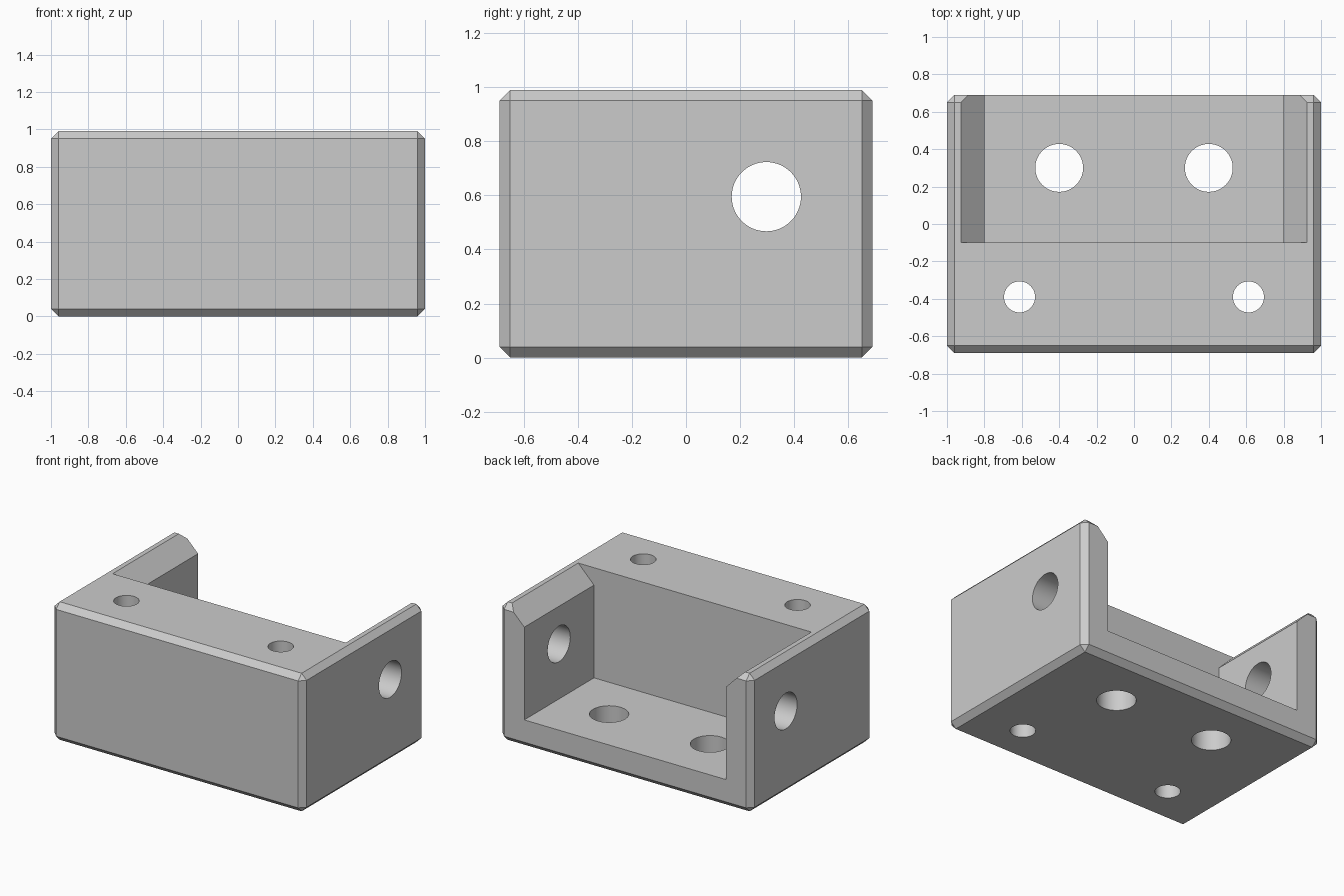
import bpy, bmesh, math
from mathutils import Matrix, Vector

default = bpy.data.objects.get("Cube")
if default:
    bpy.data.objects.remove(default, do_unlink=True)

W, D, H = 2.0, 1.38, 0.99      # outer size
CHAMFER = 0.04

grey = bpy.data.materials.new("plain_grey")
grey.use_nodes = True
colour = (0.6, 0.6, 0.6, 1)
grey.diffuse_color = colour
grey.node_tree.nodes["Principled BSDF"].inputs["Base Color"].default_value = colour


def make_object(name, bm):
    bmesh.ops.recalc_face_normals(bm, faces=bm.faces)
    mesh = bpy.data.meshes.new(name)
    bm.to_mesh(mesh)
    bm.free()
    mesh.materials.append(grey)
    obj = bpy.data.objects.new(name, mesh)
    bpy.context.collection.objects.link(obj)
    return obj


def drill(name, centre, radius, depth, axis):
    bm = bmesh.new()
    turn = Vector((0, 0, 1)).rotation_difference(Vector(axis)).to_matrix().to_4x4()
    bmesh.ops.create_cone(bm, cap_ends=True, segments=64, radius1=radius,
                          radius2=radius, depth=depth,
                          matrix=Matrix.Translation(centre) @ turn)
    return make_object(name, bm)


# Chamfered block
bm = bmesh.new()
bmesh.ops.create_cube(bm, size=1, matrix=Matrix.Translation((0, 0, H / 2))
                      @ Matrix.Diagonal((W, D, H, 1)))
bmesh.ops.bevel(bm, geom=bm.edges[:], offset=CHAMFER, offset_type='OFFSET',
                segments=1, affect='EDGES')
bracket = make_object("mounting_bracket", bm)

# Pocket open at the top and back, flaring out at the rim
bm = bmesh.new()
half = [(0.8, 0.2), (0.8, 0.865), (0.925, H), (0.925, 1.2)]
profile = half + [(-x, z) for x, z in reversed(half)]
face = bm.faces.new([bm.verts.new((x, -0.1, z)) for x, z in profile])
ext = bmesh.ops.extrude_face_region(bm, geom=[face])
bmesh.ops.translate(bm, vec=(0, 1, 0),
                    verts=[v for v in ext["geom"] if isinstance(v, bmesh.types.BMVert)])
cutters = [make_object("pocket_cutter", bm)]

# Screw holes, floor holes and the cross hole through both walls
for side in (-1, 1):
    cutters.append(drill("screw_hole_cutter", (side * 0.612, -0.39, H / 2), 0.083, 2, (0, 0, 1)))
    cutters.append(drill("floor_hole_cutter", (side * 0.4, 0.3, 0.1), 0.128, 0.6, (0, 0, 1)))
    cutters.append(drill("wall_hole_cutter", (side * 0.9, 0.297, 0.595), 0.128, 0.6, (1, 0, 0)))

bpy.ops.object.select_all(action='DESELECT')
bpy.context.view_layer.objects.active = bracket
bracket.select_set(True)
for cutter in cutters:
    mod = bracket.modifiers.new(cutter.name, 'BOOLEAN')
    mod.operation = 'DIFFERENCE'
    mod.solver = 'EXACT'
    mod.object = cutter
    bpy.ops.object.modifier_apply(modifier=mod.name)
for cutter in cutters:
    bpy.data.objects.remove(cutter, do_unlink=True)

# Smooth hole walls, crisp edges elsewhere
bpy.ops.object.shade_smooth_by_angle(angle=math.radians(30))
